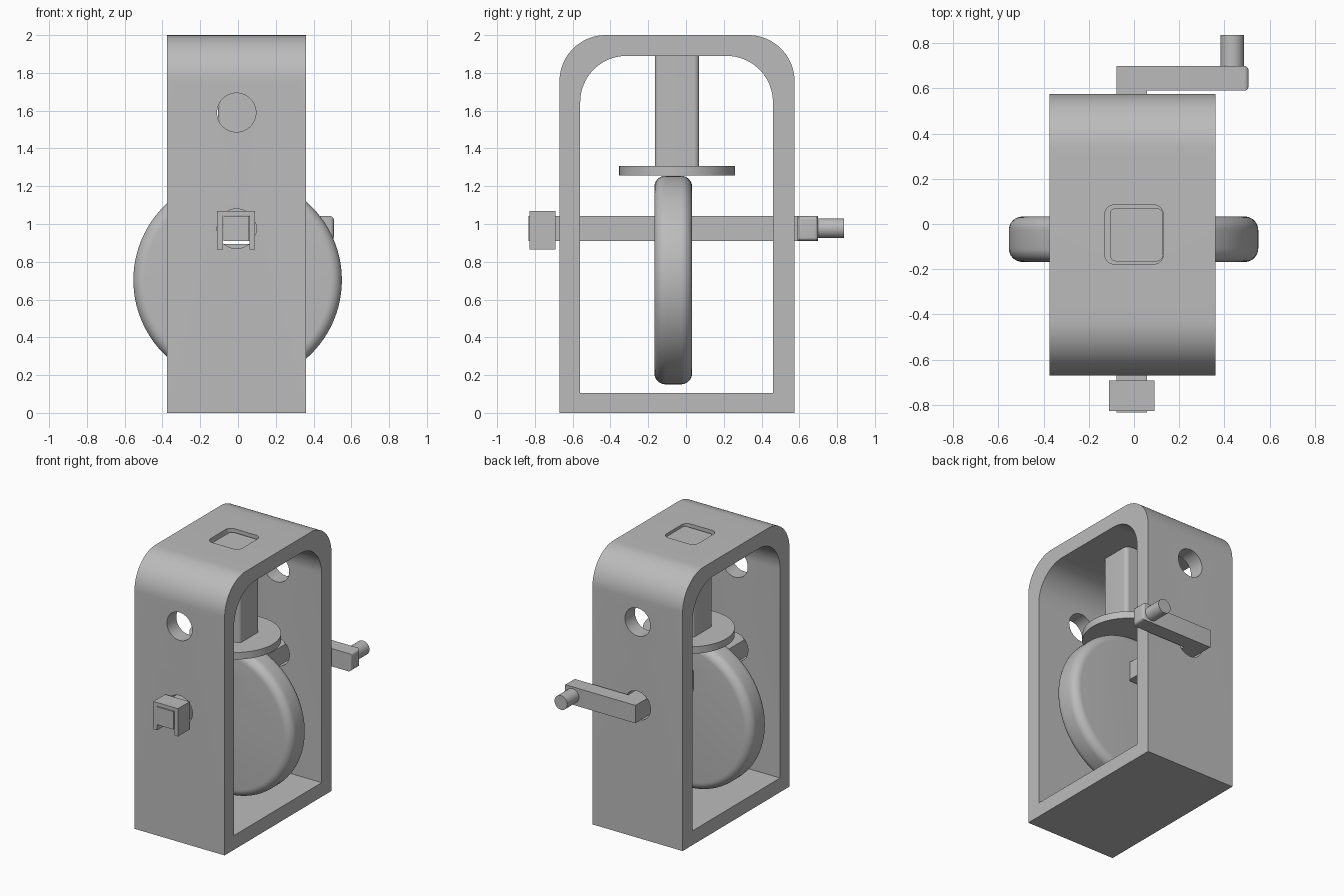
import bpy, bmesh, math
from mathutils import Vector

if "Cube" in bpy.data.objects:
    bpy.data.objects.remove(bpy.data.objects["Cube"])

grey = bpy.data.materials.new("plain grey")
grey.use_nodes = True
colour = (0.5, 0.5, 0.5, 1)
grey.diffuse_color = colour
grey.node_tree.nodes["Principled BSDF"].inputs["Base Color"].default_value = colour


def rounded_rect(u0, u1, v0, v1, radii, steps=12):
    """Rectangle outline; radii run bottom left, bottom right, top right, top left."""
    pts = []
    corners = [(u0, v0, 1, 1), (u1, v0, -1, 1), (u1, v1, -1, -1), (u0, v1, 1, -1)]
    for i, ((u, v, su, sv), r) in enumerate(zip(corners, radii)):
        if r == 0:
            pts.append((u, v))
            continue
        for k in range(steps + 1):
            a = math.pi * (1 + i / 2 + k / steps / 2)
            pts.append((u + su * r + r * math.cos(a), v + sv * r + r * math.sin(a)))
    return pts


def circle(u, v, r, n=64):
    return [(u + r * math.cos(math.tau * k / n), v + r * math.sin(math.tau * k / n))
            for k in range(n)]


def prism(name, outline, axis, lo, hi):
    """Extrude an outline along an axis; the outline uses the other two axes in order."""
    place = {"x": lambda u, v, w: (w, u, v),
             "y": lambda u, v, w: (u, w, v),
             "z": lambda u, v, w: (u, v, w)}[axis]
    bm = bmesh.new()
    base = bm.faces.new([bm.verts.new(place(u, v, lo)) for u, v in outline])
    top = bmesh.ops.extrude_face_region(bm, geom=[base])["geom"]
    verts = [g for g in top if isinstance(g, bmesh.types.BMVert)]
    bmesh.ops.translate(bm, verts=verts, vec=Vector(place(0, 0, hi - lo)))
    bmesh.ops.recalc_face_normals(bm, faces=bm.faces)
    mesh = bpy.data.meshes.new(name)
    bm.to_mesh(mesh)
    bm.free()
    mesh.materials.append(grey)
    ob = bpy.data.objects.new(name, mesh)
    bpy.context.collection.objects.link(ob)
    return ob


def activate(ob):
    bpy.ops.object.select_all(action="DESELECT")
    ob.select_set(True)
    bpy.context.view_layer.objects.active = ob


def cut(ob, *cutters):
    for cutter in cutters:
        mod = ob.modifiers.new("cut", "BOOLEAN")
        mod.operation = "DIFFERENCE"
        mod.solver = "EXACT"
        mod.object = cutter
        activate(ob)
        bpy.ops.object.modifier_apply(modifier=mod.name)
        bpy.data.objects.remove(cutter)


def smooth(ob):
    activate(ob)
    bpy.ops.object.shade_smooth_by_angle(angle=math.radians(30))


SHARP = (0, 0, 0, 0)
ARCH = (0, 0, 0.245, 0.245)

# Arched frame with shaft holes, sight holes and a stem opening
frame = prism("frame", rounded_rect(-0.67, 0.575, 0, 2, ARCH, 20), "x", -0.375, 0.36)
cut(frame,
    prism("inside", rounded_rect(-0.56, 0.46, 0.105, 1.89, ARCH, 20), "x", -0.5, 0.5),
    prism("shaft holes", circle(-0.008, 0.975, 0.105), "y", -0.9, 0.8),
    prism("sight holes", circle(-0.008, 1.59, 0.103), "y", -0.9, 0.8),
    prism("stem opening", rounded_rect(-0.13, 0.13, -0.178, 0.085, [0.045] * 4), "z", 1.8, 2.1))
smooth(frame)

# Off-centre cam disc with a rounded rim and square bore
cam = prism("cam", circle(-0.002, 0.703, 0.552, 96), "y", -0.168, 0.033)
bevel = cam.modifiers.new("rim", "BEVEL")
bevel.width = 0.06
bevel.segments = 8
bevel.limit_method = "ANGLE"
activate(cam)
bpy.ops.object.modifier_apply(modifier=bevel.name)
cut(cam, prism("bore", rounded_rect(-0.085, 0.064, 0.893, 1.045, SHARP), "y", -0.5, 0.5))
smooth(cam)

# Follower plate and its square stem
smooth(prism("follower_plate", circle(0.01, -0.047, 0.307, 96), "z", 1.256, 1.308))
smooth(prism("follower_stem", rounded_rect(-0.107, 0.128, -0.165, 0.07, [0.028] * 4),
             "z", 1.3, 1.98))

# Square shaft and the slotted retaining cap
prism("shaft", rounded_rect(-0.078, 0.058, 0.91, 1.042, SHARP), "y", -0.835, 0.6)
cap = prism("retaining_cap", rounded_rect(-0.11, 0.09, 0.865, 1.07, SHARP), "y", -0.828, -0.692)
cut(cap, prism("slot", rounded_rect(-0.08, 0.06, 0.8, 1.044, SHARP), "y", -0.9, -0.6))

# Crank arm with softened outer end, and handle
arm = prism("crank_arm", rounded_rect(-0.078, 0.507, 0.91, 1.042, SHARP), "y", 0.59, 0.7)
bm = bmesh.new()
bm.from_mesh(arm.data)
end = [e for e in bm.edges if all(v.co.x > 0.5 for v in e.verts)]
bmesh.ops.bevel(bm, geom=end, offset=0.02, segments=5, profile=0.5, affect="EDGES")
bm.to_mesh(arm.data)
bm.free()
smooth(arm)
smooth(prism("crank_handle", circle(0.435, 0.977, 0.052, 48), "y", 0.69, 0.836))
